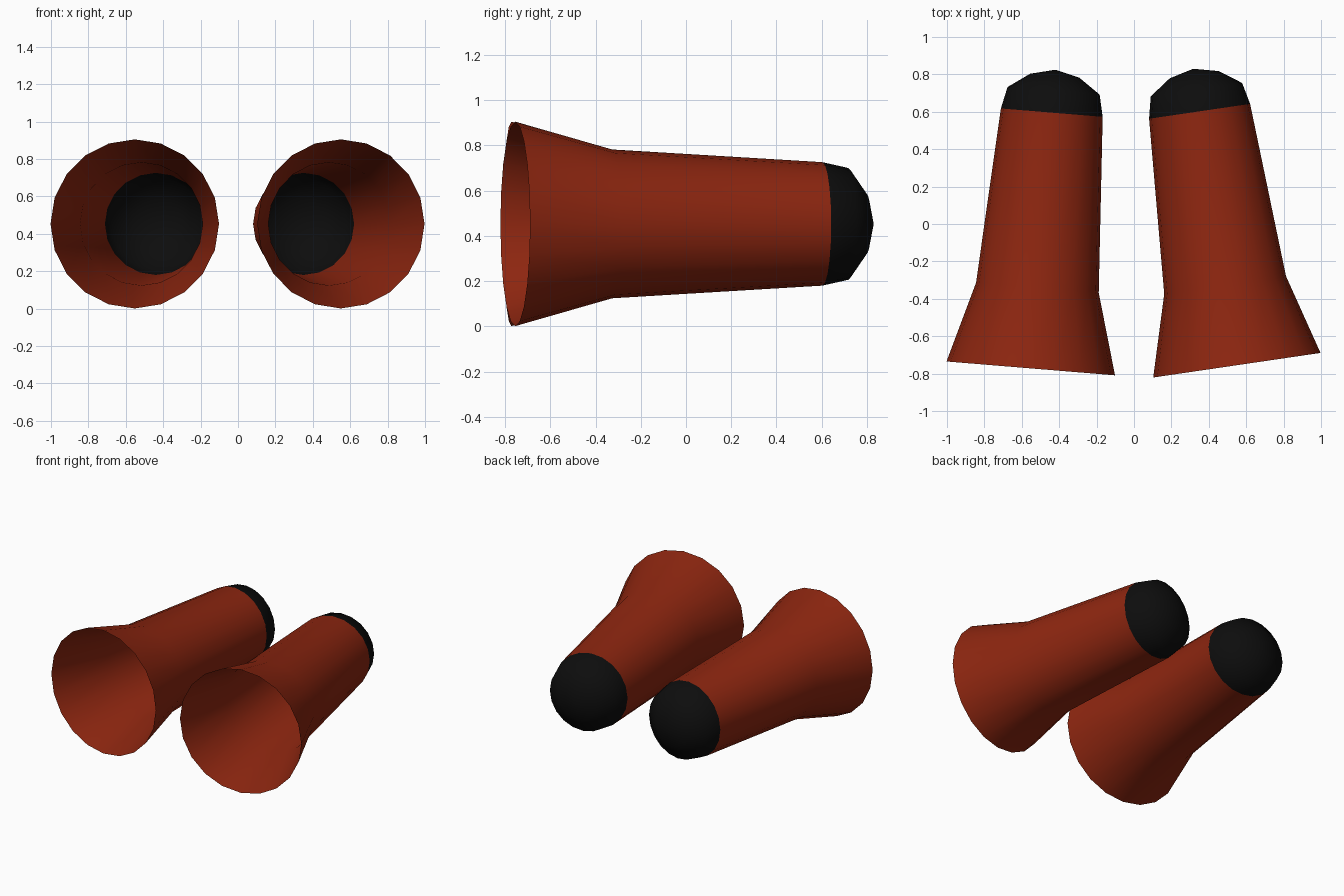
import bpy, bmesh
from math import sin, cos, pi, radians

if "Cube" in bpy.data.objects:
    bpy.data.objects.remove(bpy.data.objects["Cube"], do_unlink=True)

SIDES = 20


def make_material(name, rgb):
    mat = bpy.data.materials.new(name)
    mat.use_nodes = True
    color = (*rgb, 1.0)
    mat.diffuse_color = color
    mat.node_tree.nodes["Principled BSDF"].inputs["Base Color"].default_value = color
    return mat


def lathe_shell(name, profile, mat, origin, turn):
    """Open thin shell turned around local y from (radius, distance) points."""
    bm = bmesh.new()
    rings = []
    for r, y in profile:
        if r == 0:
            rings.append([bm.verts.new((0, y, 0))] * SIDES)
        else:
            rings.append([bm.verts.new((r * sin(2 * pi * k / SIDES), y,
                                        r * cos(2 * pi * k / SIDES)))
                          for k in range(SIDES)])
    for near, far in zip(rings, rings[1:]):
        for k in range(SIDES):
            n = (k + 1) % SIDES
            corners = [near[k], near[n], far[n], far[k]]
            face = bm.faces.new(list(dict.fromkeys(corners)))
            face.smooth = True
    mesh = bpy.data.meshes.new(name)
    bm.to_mesh(mesh)
    bm.free()
    mesh.materials.append(mat)
    obj = bpy.data.objects.new(name, mesh)
    obj.location = origin
    obj.rotation_euler.z = turn
    bpy.context.collection.objects.link(obj)
    return obj


red = make_material("brick red", (0.265, 0.019, 0.005))
black = make_material("black", (0.004, 0.004, 0.004))

# Flared tube, hollow and open at the front, and the domed cap behind it
tube = [(0.452, 0), (0.329, 0.433), (0.273, 1.372)]
cap = [(0.273, 1.372), (0.247, 1.489), (0.132, 1.57), (0, 1.602)]

# The pair leans together toward the back at slightly different angles
for side, origin, angle in (("left", (0.55, -0.755, 0.453), 8.35),
                            ("right", (-0.552, -0.772, 0.453), -4.7)):
    lathe_shell(side + "_flared_tube", tube, red, origin, radians(angle))
    lathe_shell(side + "_domed_cap", cap, black, origin, radians(angle))
